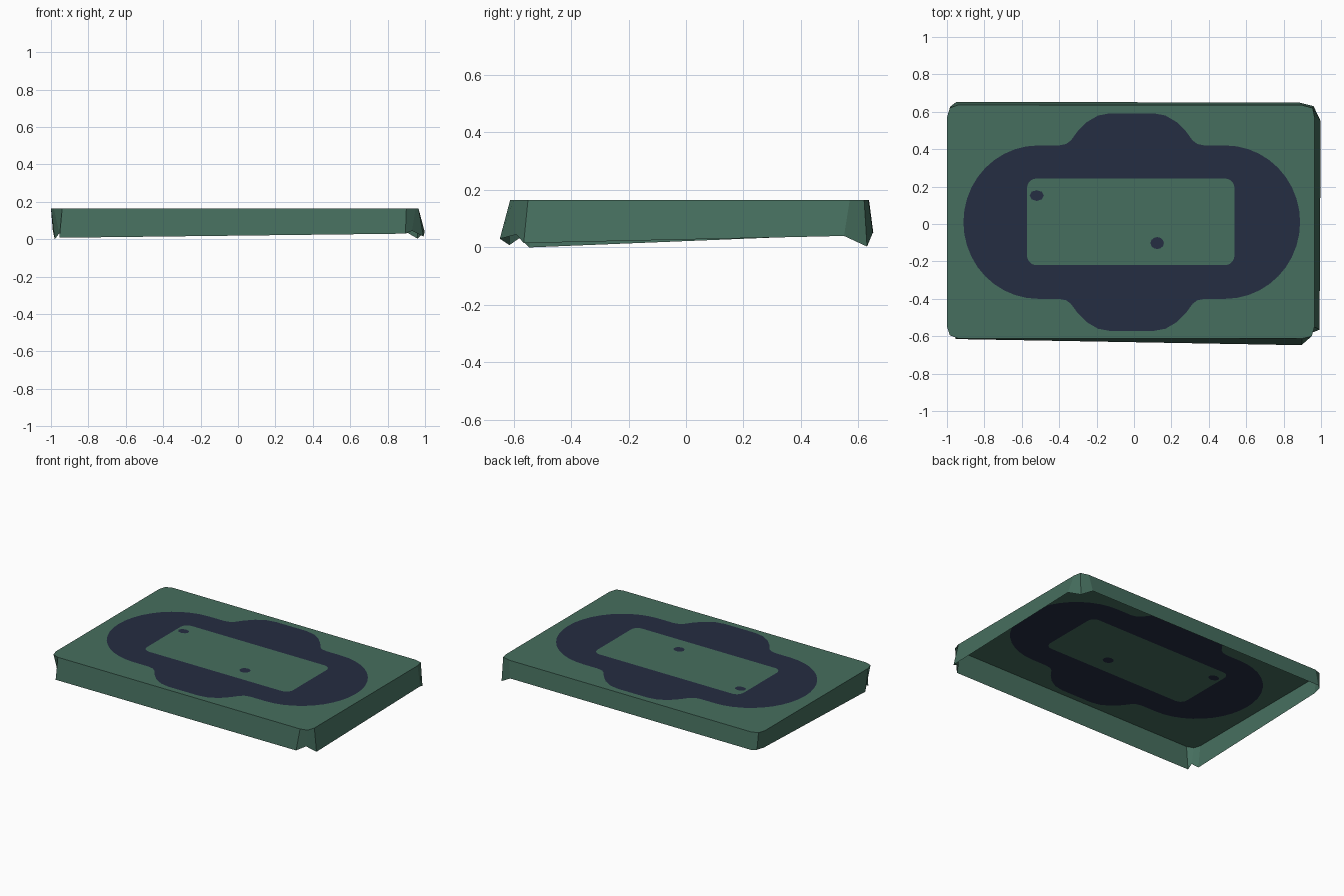
import bpy, bmesh
from math import cos, sin, radians, tau

cube = bpy.data.objects.get("Cube")
if cube:
    bpy.data.objects.remove(cube)

TOP = 0.165


def make_material(name, rgb):
    mat = bpy.data.materials.new(name)
    mat.use_nodes = True
    mat.diffuse_color = (*rgb, 1)
    mat.node_tree.nodes["Principled BSDF"].inputs["Base Color"].default_value = (*rgb, 1)
    return mat


green = make_material("muted green", (0.061, 0.156, 0.112))
navy = make_material("dark navy", (0.018, 0.026, 0.054))


def finish(bm, name, materials):
    mesh = bpy.data.meshes.new(name)
    bm.to_mesh(mesh)
    bm.free()
    for mat in materials:
        mesh.materials.append(mat)
    obj = bpy.data.objects.new(name, mesh)
    bpy.context.collection.objects.link(obj)
    return obj


def ellipse(cx, cy, rx, ry, n):
    return [(cx + rx * cos(tau * i / n), cy + ry * sin(tau * i / n)) for i in range(n)]


def rounded_rectangle(x0, x1, y0, y1, r, steps=5):
    centres = [(x1 - r, y1 - r), (x0 + r, y1 - r), (x0 + r, y0 + r), (x1 - r, y0 + r)]
    return [(cx + r * cos(radians(90 * (q + i / steps))), cy + r * sin(radians(90 * (q + i / steps))))
            for q, (cx, cy) in enumerate(centres) for i in range(steps + 1)]


def band_outline():
    # One quarter: round end, then the swelling at mid-length; mirrored to all four
    end = [(0.5 + 0.4 * cos(radians(a)), 0.41 * sin(radians(a))) for a in range(0, 91, 9)]
    swell = [(0.39, 0.41), (0.35, 0.418), (0.325, 0.437), (0.29, 0.485),
             (0.24, 0.535), (0.18, 0.57), (0.115, 0.582)]
    quarter = end + swell
    half = quarter + [(-x, y) for x, y in reversed(quarter)]
    full = half + [(x, -y) for x, y in reversed(half[1:-1])]
    return [(x - 0.012, y + 0.01) for x, y in full]


# Hem corners, counter-clockwise from the left end of the front drop
rim = [(-0.94, -0.612), (0.9, -0.612), (0.95, -0.6), (0.965, -0.55),
       (0.965, 0.57), (0.955, 0.62), (0.9, 0.635), (-0.94, 0.637),
       (-0.985, 0.62), (-1, 0.57), (-1, -0.55), (-0.985, -0.595)]
hem = [(-0.955, -0.615, 0.008), (0.895, -0.648, 0.03), (0.93, -0.59, 0.045), (0.992, -0.565, 0.015),
       (0.998, 0.55, 0.04), (0.96, 0.63, 0.003), (0.88, 0.65, 0.05), (-0.95, 0.652, 0.05),
       (-0.98, 0.63, 0.05), (-0.99, 0.57, 0.045), (-0.98, -0.545, 0), (-0.955, -0.58, 0.032)]

# Flat top: nested regions share their borders, so the pattern shows on both sides
bm = bmesh.new()


def add_loop(points):
    verts = [bm.verts.new((x, y, TOP)) for x, y in points]
    return [bm.edges.new((v, verts[(i + 1) % len(verts)])) for i, v in enumerate(verts)]


border = add_loop(rim)
band = add_loop(band_outline())
panel = add_loop(rounded_rectangle(-0.572, 0.537, -0.22, 0.243, 0.05))
spots = [add_loop(ellipse(-0.52, 0.152, 0.038, 0.029, 8)),
         add_loop(ellipse(0.124, -0.102, 0.036, 0.032, 12))]
regions = [(border + band, 0), (band + panel, 1), (panel + spots[0] + spots[1], 0),
           (spots[0], 1), (spots[1], 1)]
for edges, slot in regions:
    before = set(bm.faces)
    bmesh.ops.triangle_fill(bm, use_beauty=True, edges=edges, normal=(0, 0, 1))
    for face in set(bm.faces) - before:
        face.material_index = slot
        face.normal_update()
        if face.normal.z < 0:
            face.normal_flip()
finish(bm, "cloth_top", [green, navy])

# Hanging sides with uneven, folded corners
bm = bmesh.new()
upper = [bm.verts.new((x, y, TOP)) for x, y in rim]
lower = [bm.verts.new(p) for p in hem]
for i in range(len(rim)):
    j = (i + 1) % len(rim)
    bm.faces.new((lower[i], lower[j], upper[j], upper[i]))
finish(bm, "cloth_drop", [green])
